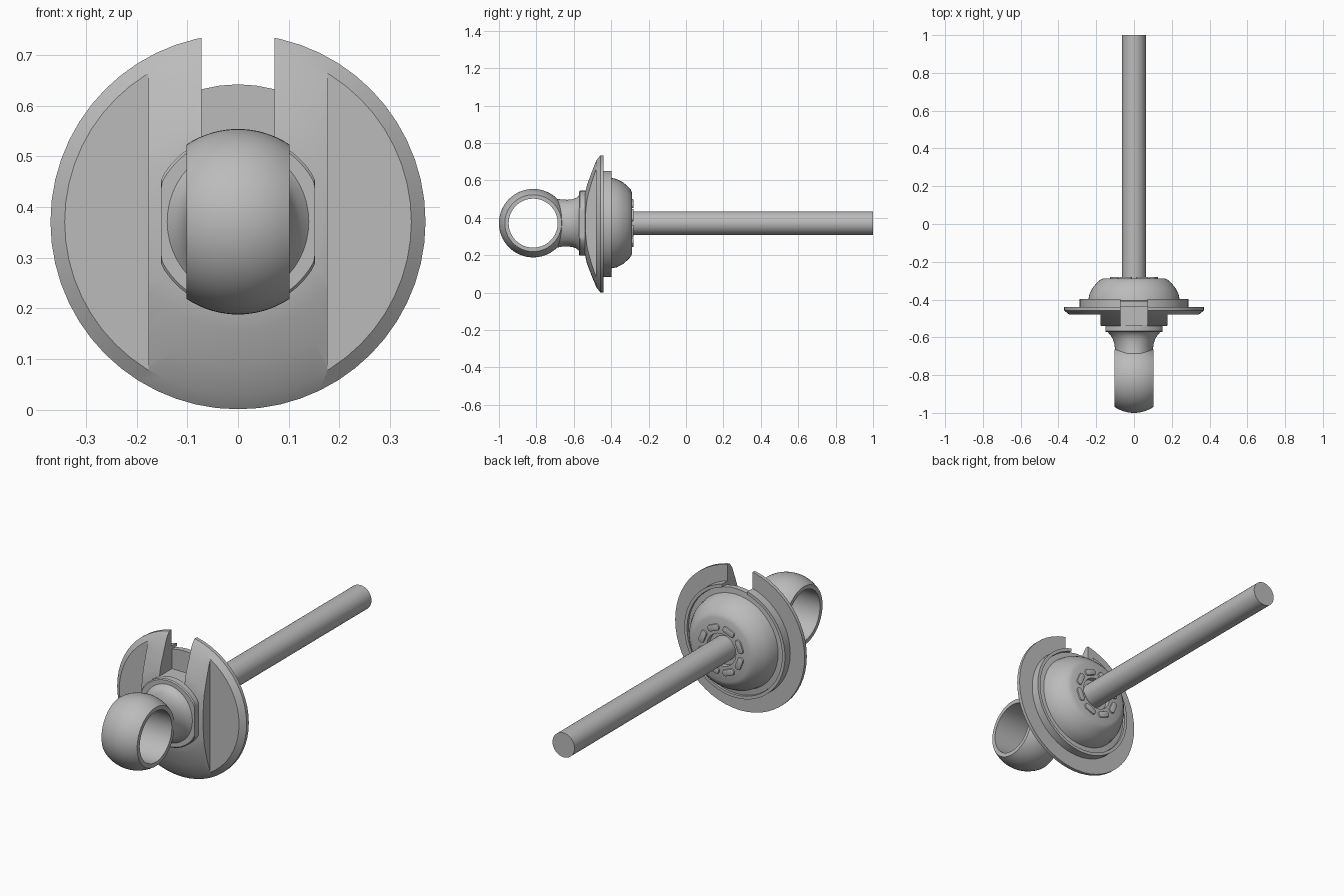
import bpy, bmesh, math
from mathutils import Matrix, Vector

CZ = 0.371          # height of the main axis

if "Cube" in bpy.data.objects:
    bpy.data.objects.remove(bpy.data.objects["Cube"], do_unlink=True)

grey = bpy.data.materials.new("plain_grey")
grey.use_nodes = True
colour = (0.5, 0.5, 0.5, 1)
grey.diffuse_color = colour
grey.node_tree.nodes["Principled BSDF"].inputs["Base Color"].default_value = colour


def finish(name, bm, smooth=True):
    """Turn a bmesh into a named, shaded object."""
    bmesh.ops.recalc_face_normals(bm, faces=bm.faces)
    mesh = bpy.data.meshes.new(name)
    bm.to_mesh(mesh)
    bm.free()
    mesh.materials.append(grey)
    ob = bpy.data.objects.new(name, mesh)
    bpy.context.collection.objects.link(ob)
    if smooth:
        shade(ob)
    return ob


def select(ob):
    bpy.ops.object.select_all(action='DESELECT')
    ob.select_set(True)
    bpy.context.view_layer.objects.active = ob


def shade(ob):
    select(ob)
    bpy.ops.object.shade_smooth_by_angle(angle=math.radians(30))


def lathe(profile, sides=48, loop=False):
    """Spin (y, x radius[, z radius]) points round the y axis."""
    bm = bmesh.new()
    rings = []
    for p in profile:
        y, rx, rz = p[0], p[1], p[-1]
        rings.append([bm.verts.new((rx * math.sin(i * math.tau / sides), y,
                                    rz * math.cos(i * math.tau / sides)))
                      for i in range(sides)])
    pairs = list(zip(rings, rings[1:]))
    if loop:
        pairs.append((rings[-1], rings[0]))
    else:
        bm.faces.new(rings[0])
        bm.faces.new(rings[-1])
    for a, b in pairs:
        for i in range(sides):
            j = (i + 1) % sides
            bm.faces.new((a[i], a[j], b[j], b[i]))
    return bm


def lift(bm):
    bmesh.ops.translate(bm, verts=bm.verts, vec=(0, 0, CZ))
    return bm


def box(lo, hi):
    bm = bmesh.new()
    lo, hi = Vector(lo), Vector(hi)
    bmesh.ops.create_cube(bm, size=1)
    bmesh.ops.scale(bm, verts=bm.verts, vec=hi - lo)
    bmesh.ops.translate(bm, verts=bm.verts, vec=(lo + hi) / 2)
    return bm


def cut(ob, lo, hi):
    """Remove a box from an object."""
    cutter = finish("cutter", box(lo, hi), False)
    cutter.hide_render = True
    mod = ob.modifiers.new("cut", 'BOOLEAN')
    mod.operation = 'DIFFERENCE'
    mod.solver = 'EXACT'
    mod.object = cutter
    select(ob)
    bpy.ops.object.modifier_apply(modifier=mod.name)
    bpy.data.objects.remove(cutter, do_unlink=True)


# Domed dish with a raised rim on its back
dish = finish("dish", lift(lathe([
    (-0.543, 0.10), (-0.54, 0.17), (-0.53, 0.215), (-0.505, 0.28),
    (-0.48, 0.342), (-0.458, 0.37), (-0.44, 0.37), (-0.44, 0.288),
    (-0.397, 0.288), (-0.397, 0.272), (-0.43, 0.272)], 56)), False)
# Slot at the top, flat recesses on both sides
cut(dish, (-0.072, -0.7, CZ + 0.16), (0.072, -0.3, 1))
cut(dish, (0.177, -0.7, -0.2), (0.6, -0.48, 1))
cut(dish, (-0.6, -0.7, -0.2), (-0.177, -0.48, 1))
shade(dish)

# Rounded housing behind the dish, with a recess round the rod
finish("rear_housing", lift(lathe([
    (-0.436, 0.271), (-0.408, 0.271), (-0.405, 0.243), (-0.37, 0.236),
    (-0.335, 0.217), (-0.312, 0.197), (-0.296, 0.18), (-0.288, 0.162),
    (-0.288, 0.083), (-0.315, 0.083)])))

# Ring of raised pads on the back of the housing
for k in range(8):
    bm = box((-0.034, -0.3, -0.016), (0.034, -0.28, 0.016))
    upright = [e for e in bm.edges
               if abs(e.verts[0].co.y - e.verts[1].co.y) > 0.01]
    bmesh.ops.bevel(bm, geom=upright, offset=0.013, segments=4,
                    profile=0.5, affect='EDGES')
    rear = [e for e in bm.edges if all(v.co.y > -0.281 for v in e.verts)]
    bmesh.ops.bevel(bm, geom=rear, offset=0.004, segments=2,
                    profile=0.5, affect='EDGES')
    bmesh.ops.translate(bm, verts=bm.verts, vec=(0, 0, 0.113))
    bmesh.ops.rotate(bm, verts=bm.verts, cent=(0, 0, 0),
                     matrix=Matrix.Rotation((k + 0.5) * math.tau / 8, 3, 'Y'))
    finish(f"pad_{k + 1}", lift(bm))

# Long rod
finish("rod", lift(lathe([(-0.33, 0.063), (1.0, 0.063)], 32)))

# Collar with flattened sides
bm = lathe([(-0.535, 0.174), (-0.567, 0.174), (-0.572, 0.169)], 64)
for v in bm.verts:
    v.co.x = max(-0.152, min(0.152, v.co.x))
finish("collar", lift(bm))

# Flared neck
finish("neck", lift(lathe([
    (-0.686, 0.1, 0.13), (-0.665, 0.1, 0.126), (-0.635, 0.104, 0.125),
    (-0.61, 0.112, 0.127), (-0.59, 0.123, 0.133), (-0.575, 0.137, 0.145),
    (-0.565, 0.146, 0.158)])))

# Barrel-shaped eye with a round hole running sideways
half, radius = 0.102, 0.183
outer = [(half * t / 8, math.sqrt(radius ** 2 - (half * t / 8) ** 2))
         for t in range(-8, 9)]
bm = lathe(outer + [(half, 0.131), (-half, 0.131)], 64, loop=True)
bmesh.ops.rotate(bm, verts=bm.verts, cent=(0, 0, 0),
                 matrix=Matrix.Rotation(math.pi / 2, 3, 'Z'))
bmesh.ops.translate(bm, verts=bm.verts, vec=(0, -0.817, 0))
finish("eye_ring", lift(bm))
